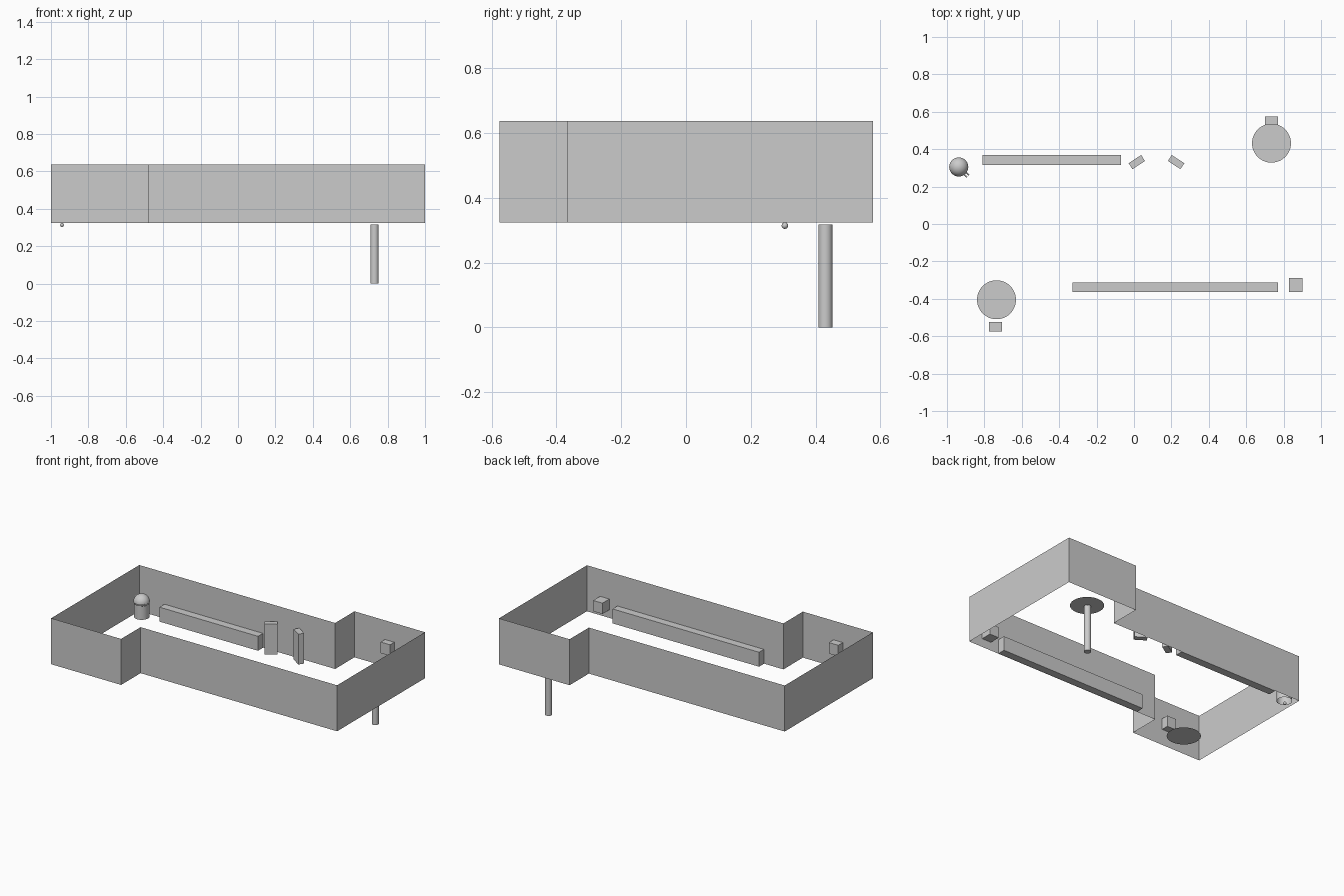
import bpy, bmesh, math
from mathutils import Matrix, Vector

if "Cube" in bpy.data.objects:
    bpy.data.objects.remove(bpy.data.objects["Cube"])

FLOOR, TOP = 0.324, 0.636


def finish(name, bm, smooth=False):
    me = bpy.data.meshes.new(name)
    bm.to_mesh(me)
    bm.free()
    ob = bpy.data.objects.new(name, me)
    bpy.context.collection.objects.link(ob)
    if smooth:
        bpy.context.view_layer.objects.active = ob
        ob.select_set(True)
        bpy.ops.object.shade_smooth_by_angle()
        ob.select_set(False)
    return ob


def box(name, x0, x1, y0, y1, z0, z1, angle=0):
    bm = bmesh.new()
    bmesh.ops.create_cube(bm, size=1)
    centre = Vector((x0 + x1, y0 + y1, z0 + z1)) / 2
    m = (Matrix.Translation(centre) @ Matrix.Rotation(math.radians(angle), 4, 'Z')
         @ Matrix.Diagonal((x1 - x0, y1 - y0, z1 - z0, 1)))
    bm.transform(m)
    return finish(name, bm)


def rod(name, a, b, r, seg=32, caps=True):
    a, b = Vector(a), Vector(b)
    bm = bmesh.new()
    bmesh.ops.create_cone(bm, cap_ends=caps, segments=seg, radius1=r, radius2=r, depth=(b - a).length)
    bm.transform(Matrix.Translation((a + b) / 2) @ (b - a).to_track_quat('Z', 'Y').to_matrix().to_4x4())
    return finish(name, bm, True)


def disc(name, x, y, r):
    bm = bmesh.new()
    bmesh.ops.create_circle(bm, cap_ends=True, segments=48, radius=r)
    bm.transform(Matrix.Translation((x, y, FLOOR - 0.002)))
    return finish(name, bm)


# room walls: an open band around the stepped floor outline
outline = [(-1, 0.37), (-1, -0.575), (-0.475, -0.575), (-0.475, -0.366),
           (1, -0.366), (1, 0.577), (0.47, 0.577), (0.47, 0.37)]
bm = bmesh.new()
low = [bm.verts.new((x, y, FLOOR)) for x, y in outline]
high = [bm.verts.new((x, y, TOP)) for x, y in outline]
for i in range(len(outline)):
    j = (i + 1) % len(outline)
    bm.faces.new((low[i], low[j], high[j], high[i]))
finish("room_walls", bm)

# benches along the two long walls
box("back_bench", -0.81, -0.07, 0.315, 0.368, FLOOR, 0.422)
box("front_bench", -0.33, 0.77, -0.364, -0.312, FLOOR, 0.422)

# pair of angled upright panels
for name, x, a in (("left_upright", 0.015, 33), ("right_upright", 0.225, -33)):
    box(name, x - 0.04, x + 0.04, 0.312, 0.35, FLOOR, 0.53, a)

# wall boxes
box("back_wall_box", 0.70, 0.77, 0.53, 0.576, 0.432, 0.507)
box("front_wall_box", -0.775, -0.705, -0.574, -0.525, 0.432, 0.507)
box("side_box", 0.83, 0.90, -0.364, -0.29, 0.38, 0.453)

# floor discs and the post under one of them
disc("back_floor_disc", 0.735, 0.432, 0.104)
disc("front_floor_disc", -0.735, -0.405, 0.104)
rod("post", (0.73, 0.43, 0), (0.73, 0.43, 0.317), 0.022)

# domed bin: open body, half-sphere lid, two knobs, ball foot
cx, cy = -0.937, 0.305
rod("bin_body", (cx, cy, 0.328), (cx, cy, 0.424), 0.048, caps=False)
bm = bmesh.new()
bmesh.ops.create_uvsphere(bm, u_segments=32, v_segments=16, radius=0.051)
bmesh.ops.delete(bm, geom=[v for v in bm.verts if v.co.z < -0.001], context='VERTS')
bm.transform(Matrix.Translation((cx, cy, 0.43)))
finish("bin_dome", bm, True)
for i, s in enumerate((-1, 1)):
    p = Vector((cx + 0.032 + s * 0.005, cy - 0.032 + s * 0.005, 0.43))
    rod(f"bin_knob_{i + 1}", p, p + Vector((0.018, -0.018, 0)), 0.004, 12)
bm = bmesh.new()
bmesh.ops.create_uvsphere(bm, u_segments=16, v_segments=10, radius=0.01)
bm.transform(Matrix.Translation((-0.941, cy, 0.314)))
finish("bin_ball_foot", bm, True)
